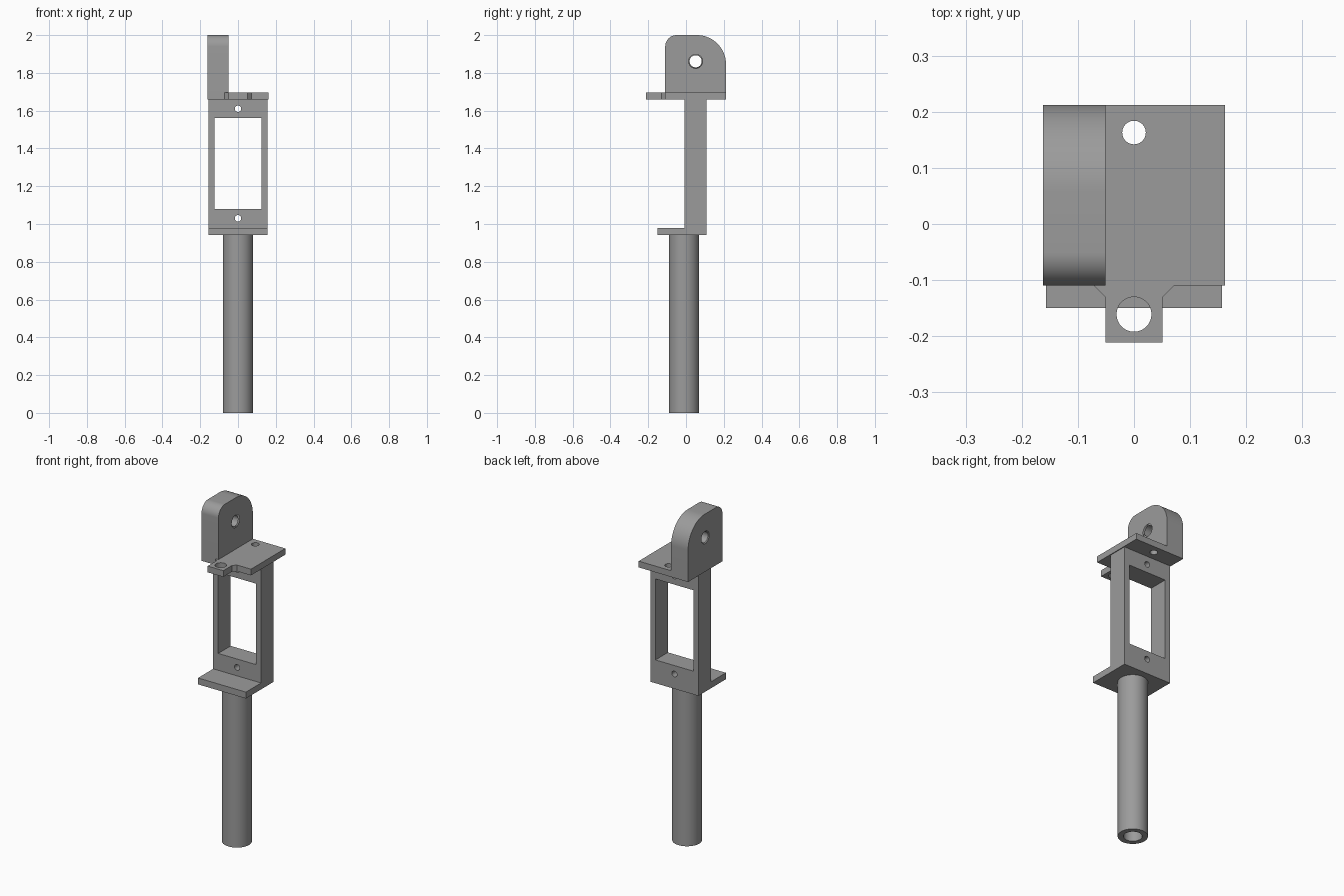
import bpy, bmesh, math
from mathutils import Matrix, Vector

if "Cube" in bpy.data.objects:
    bpy.data.objects.remove(bpy.data.objects["Cube"])

grey = bpy.data.materials.new("grey")
grey.diffuse_color = (0.33, 0.33, 0.33, 1)
grey.use_nodes = True
grey.node_tree.nodes["Principled BSDF"].inputs["Base Color"].default_value = grey.diffuse_color


def finish(name, bm):
    bmesh.ops.recalc_face_normals(bm, faces=bm.faces)
    me = bpy.data.meshes.new(name)
    bm.to_mesh(me)
    bm.free()
    me.materials.append(grey)
    ob = bpy.data.objects.new(name, me)
    bpy.context.collection.objects.link(ob)
    return ob


def prism(name, points, sweep):
    """Closed 3D outline pushed along the sweep vector."""
    bm = bmesh.new()
    face = bm.faces.new([bm.verts.new(p) for p in points])
    ext = bmesh.ops.extrude_face_region(bm, geom=[face], use_keep_orig=True)
    moved = [v for v in ext["geom"] if isinstance(v, bmesh.types.BMVert)]
    bmesh.ops.translate(bm, verts=moved, vec=sweep)
    return finish(name, bm)


def cone(name, start, end, r1, r2=None, sides=48):
    """Round bar between two points."""
    a, b = Vector(start), Vector(end)
    d = b - a
    mat = Matrix.Translation((a + b) / 2) @ d.to_track_quat('Z', 'Y').to_matrix().to_4x4()
    bm = bmesh.new()
    bmesh.ops.create_cone(bm, cap_ends=True, segments=sides, radius1=r1,
                          radius2=r1 if r2 is None else r2, depth=d.length, matrix=mat)
    return finish(name, bm)


def cut(ob, cutters):
    bpy.context.view_layer.objects.active = ob
    for c in cutters:
        mod = ob.modifiers.new("cut", 'BOOLEAN')
        mod.operation, mod.solver, mod.object = 'DIFFERENCE', 'EXACT', c
        bpy.ops.object.modifier_apply(modifier=mod.name)
        bpy.data.objects.remove(c)


def arc(cy, cz, r, a0, a1, n=16):
    angles = [math.radians(a0 + (a1 - a0) * i / n) for i in range(n + 1)]
    return [(cy + r * math.cos(a), cz + r * math.sin(a)) for a in angles]


# Hollow rod
ROD_Y, Z_SHELF, Z_PLATE, Z_EAR = -0.01, 0.942, 1.658, 1.695
rod = cone("rod", (0, ROD_Y, 0), (0, ROD_Y, Z_SHELF), 0.08, sides=64)
cut(rod, [cone("bore", (0, ROD_Y, -0.1), (0, ROD_Y, Z_SHELF - 0.02), 0.05)])

# Upright frame with front shelf: an L profile swept sideways
profile = [(-0.15, Z_SHELF), (0.109, Z_SHELF), (0.109, Z_PLATE),
           (-0.008, Z_PLATE), (-0.008, 0.98), (-0.15, 0.98)]
frame = prism("frame", [(-0.157, y, z) for y, z in profile], (0.314, 0, 0))
window = prism("window", [(x, -0.3, z) for x, z in
               ((-0.124, 1.08), (0.124, 1.08), (0.124, 1.56), (-0.124, 1.56))], (0, 0.6, 0))
screws = [cone("screw_hole", (0, -0.3, z), (0, 0.3, z), 0.017, sides=32) for z in (1.03, 1.61)]
cut(frame, [window] + screws)

# Top plate with chamfered front tab
right = [(0.051, -0.211), (0.051, -0.13), (0.071, -0.11), (0.162, -0.11), (0.162, 0.212)]
outline = right + [(-x, y) for x, y in reversed(right)]
plate = prism("top_plate", [(x, y, Z_PLATE) for x, y in outline], (0, 0, Z_EAR - Z_PLATE))
cut(plate, [cone("plate_hole", (0, y, 1.62), (0, y, 1.75), r)
            for y, r in ((-0.161, 0.031), (0.163, 0.021))])

# Pivot ear: small front radius, large rear radius
R_F, R_B = 0.06, 0.155
side = ([(-0.11, Z_EAR), (0.212, Z_EAR)]
        + arc(0.212 - R_B, 2 - R_B, R_B, 0, 90, 24)
        + arc(-0.11 + R_F, 2 - R_F, R_F, 90, 180))
ear = prism("pivot_ear", [(-0.162, y, z) for y, z in side], (0.111, 0, 0))
PY, PZ = 0.051, 1.861
cut(ear, [cone("pivot_hole", (-0.3, PY, PZ), (0.1, PY, PZ), 0.032)]
    + [cone("pivot_chamfer", (x - s * 0.006, PY, PZ), (x + s * 0.006, PY, PZ), 0.031, 0.043)
       for x, s in ((-0.162, -1), (-0.051, 1))])

# Smooth the round surfaces, keep the edges crisp
for ob in (rod, frame, plate, ear):
    bpy.ops.object.select_all(action='DESELECT')
    ob.select_set(True)
    bpy.context.view_layer.objects.active = ob
    bpy.ops.object.shade_smooth_by_angle(angle=math.radians(30))
